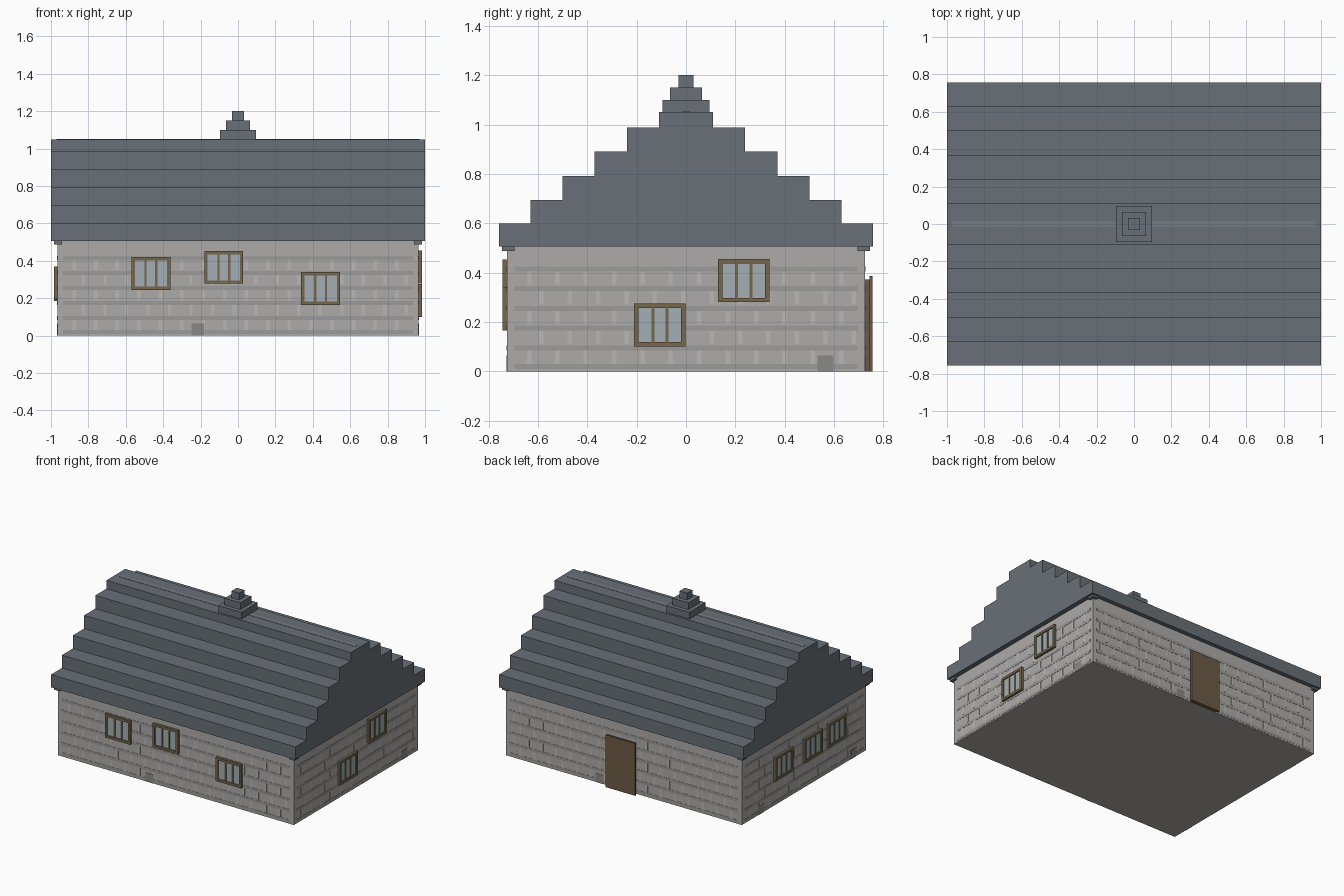
import bpy, bmesh
from mathutils import Matrix, Vector

if "Cube" in bpy.data.objects:
    bpy.data.objects.remove(bpy.data.objects["Cube"])

def mat(name, r, g, b):
    m = bpy.data.materials.new(name)
    m.diffuse_color = (r, g, b, 1)
    m.use_nodes = True
    m.node_tree.nodes["Principled BSDF"].inputs["Base Color"].default_value = m.diffuse_color
    return m

ROOF = mat("slate", .14, .16, .185)
RIDGE = mat("ridge_slate", .18, .20, .225)
WALL = mat("stone", .42, .41, .40)
BAND = mat("dark_stone", .33, .325, .32)
JOINT = mat("mortar", .48, .475, .47)
BLOCK = mat("old_stone", .25, .25, .24)
WOOD = mat("window_wood", .18, .135, .075)
GLASS = mat("glass", .36, .43, .46)
DOOR = mat("door_wood", .15, .105, .06)

def finish(name, bm, material):
    bmesh.ops.recalc_face_normals(bm, faces=bm.faces)
    me = bpy.data.meshes.new(name)
    bm.to_mesh(me)
    bm.free()
    me.materials.append(material)
    ob = bpy.data.objects.new(name, me)
    bpy.context.collection.objects.link(ob)
    return ob

def boxes(name, spans, material, m=Matrix()):
    """One object from boxes given as (x0, x1, y0, y1, z0, z1)."""
    bm = bmesh.new()
    for x0, x1, y0, y1, z0, z1 in spans:
        t = Matrix.Translation(((x0 + x1) / 2, (y0 + y1) / 2, (z0 + z1) / 2))
        s = Matrix.Diagonal((x1 - x0, y1 - y0, z1 - z0, 1))
        bmesh.ops.create_cube(bm, size=1, matrix=m @ t @ s)
    return finish(name, bm, material)

HX, HY, TOP = .965, .725, .505

def side(u, n):
    """Wall frame: local x = given world axis u, local y = outward n."""
    u, n = Vector(u), Vector(n)
    m = Matrix.Identity(4)
    for i in range(3):
        m[i][0], m[i][1] = u[i], n[i]
        m[i][3] = n[i] * (HX if n.x else HY)
    return m

SIDES = {"front": side((1, 0, 0), (0, -1, 0)), "back": side((1, 0, 0), (0, 1, 0)),
         "right": side((0, 1, 0), (1, 0, 0)), "left": side((0, 1, 0), (-1, 0, 0))}

# walls
boxes("walls", [(-HX, HX, -HY, HY, 0, TOP)], WALL)

# shallow stone courses and mortar joints on every wall
for name, m in SIDES.items():
    half = (HX if name in ("front", "back") else HY) - .03
    bands = [(-half, half, -.002, .0015, z, z + .02) for z in (.01, .085, .165, .245, .325, .405)]
    boxes(name + "_stone_courses", bands, BAND, m)
    joints = []
    for row in range(5):
        u = -half + .05 + .05 * (row % 2)
        while u < half - .02:
            z = .03 + .08 * row
            joints.append((u, u + .018, -.002, .001, z, z + .055))
            u += .115
    boxes(name + "_mortar_joints", joints, JOINT, m)

# single dark foundation stones
for name, u in (("front", -.215), ("right", .565), ("back", .20), ("left", .50), ("left", -.58)):
    boxes(name + "_foundation_stone", [(u - .033, u + .033, -.002, .002, 0, .065)], BLOCK, SIDES[name])

# corner brackets under the eaves
boxes("eave_brackets", [(sx * .9625 - .0225, sx * .9625 + .0225,
                         sy * .72 - .025, sy * .72 + .025, .488, TOP)
                        for sx in (-1, 1) for sy in (-1, 1)], ROOF)

# windows: pane, frame and two mullions
def window(wall, u0, z0, w=.208, h=.175, b=.018):
    m, u1, z1, d = SIDES[wall], u0 + w, z0 + h, .018
    bars = [(u0, u1, 0, d, z0, z0 + b), (u0, u1, 0, d, z1 - b, z1),
            (u0, u0 + b, 0, d, z0 + b, z1 - b), (u1 - b, u1, 0, d, z0 + b, z1 - b)]
    for k in (1, 2):
        c = u0 + b + (w - 2 * b) * k / 3
        bars.append((c - .006, c + .006, 0, d - .003, z0 + b, z1 - b))
    boxes(wall + "_window_frame", bars, WOOD, m)
    boxes(wall + "_window_pane", [(u0 + b, u1 - b, 0, .01, z0 + b, z1 - b)], GLASS, m)

for wall, u, z in (("front", -.57, .245), ("front", -.18, .278), ("front", .338, .165),
                   ("right", -.21, .10), ("right", .13, .28),
                   ("left", .145, .185), ("left", -.195, .19), ("left", -.475, .195)):
    window(wall, u, z)

# back door: surround and taller leaf in front
boxes("door_surround", [(-.10, .115, 0, .018, 0, .372)], DOOR, SIDES["back"])
boxes("door_leaf", [(-.113, .128, .018, .031, 0, .387)], DOOR, SIDES["back"])

# stepped roof: half profile mirrored and extruded along x
steps = [(.757, .60), (.63, .695), (.50, .792), (.37, .89), (.24, .988), (.11, 1.05)]
half, z = [], TOP
for y, top in steps:
    half += [(y, z), (y, top)]
    z = top
profile = half + [(-y, z) for y, z in reversed(half)]
bm = bmesh.new()
face = bm.faces.new([bm.verts.new((-1, y, z)) for y, z in profile])
ext = bmesh.ops.extrude_face_region(bm, geom=[face], use_keep_orig=True)
bmesh.ops.translate(bm, vec=(2, 0, 0), verts=[v for v in ext["geom"] if isinstance(v, bmesh.types.BMVert)])
finish("stepped_roof", bm, ROOF)

# ridge strip and stepped finial
boxes("ridge_strip", [(-.97, .97, -.016, .016, 1.045, 1.052)], RIDGE)
for i, r in enumerate((.095, .064, .031)):
    boxes("finial_tier", [(-r, r, -r, r, 1.05 + .05 * i, 1.10 + .05 * i)], ROOF)
